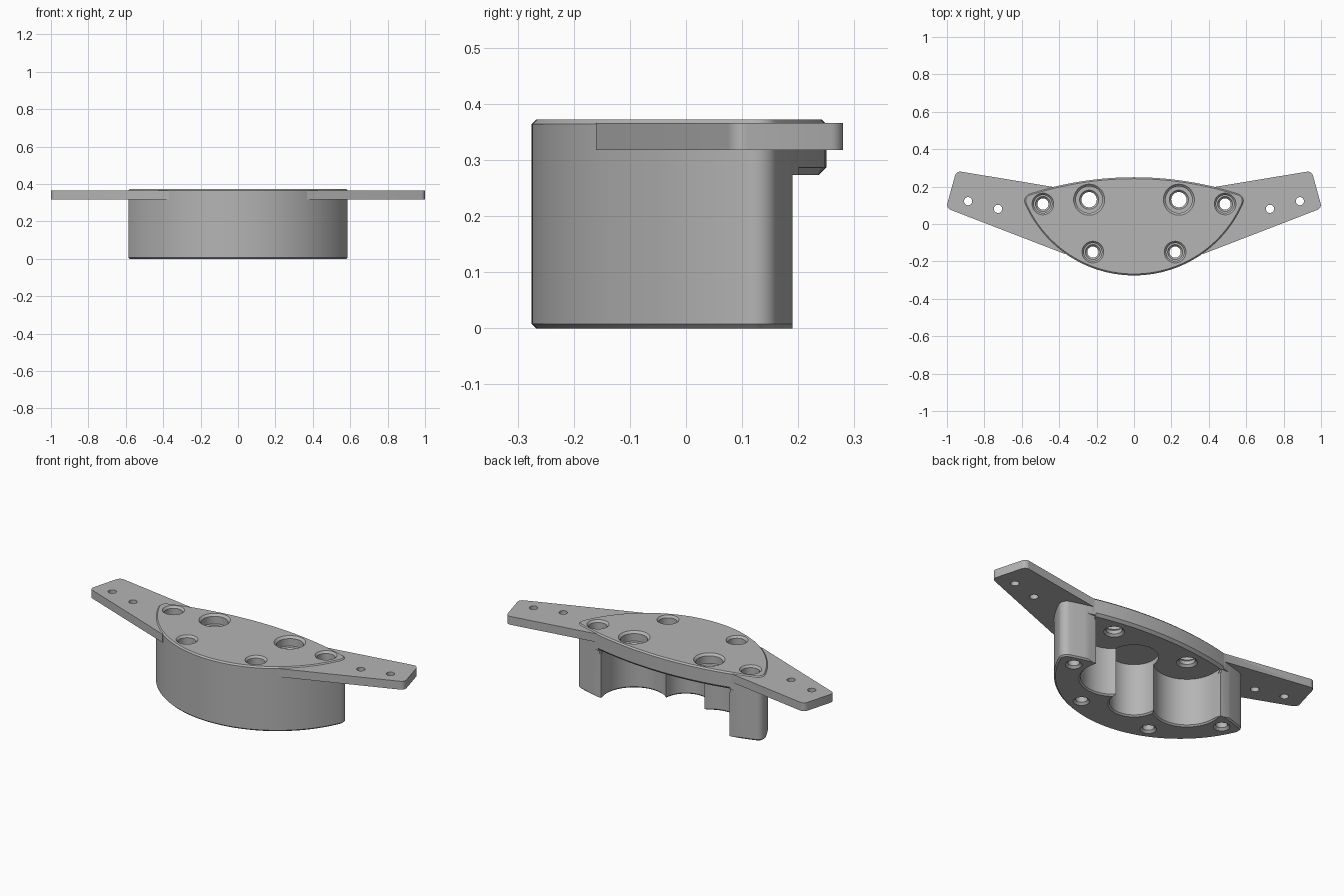
import bpy, bmesh, math
from mathutils import Matrix

cube = bpy.data.objects.get("Cube")
if cube:
    bpy.data.objects.remove(cube)

grey = bpy.data.materials.new("matte grey")
grey.use_nodes = True
colour = (0.46, 0.46, 0.46, 1)
grey.diffuse_color = colour
grey.node_tree.nodes["Principled BSDF"].inputs["Base Color"].default_value = colour

TOP, CEILING, BACK = 0.372, 0.273, 0.19
CHAMFER = 0.008
FRONT_R, FRONT_Y = 0.636, 0.361      # front arc
REAR_R, REAR_Y = 1.82, -1.57         # rear arc
CORNER_R = 0.04


def make(name, bm):
    bmesh.ops.recalc_face_normals(bm, faces=bm.faces[:])
    mesh = bpy.data.meshes.new(name)
    bm.to_mesh(mesh)
    bm.free()
    mesh.materials.append(grey)
    ob = bpy.data.objects.new(name, mesh)
    bpy.context.collection.objects.link(ob)
    return ob


def loft(name, rings, closed=False):
    """Skin equal rings of 3D points; cap the ends."""
    bm = bmesh.new()
    rows = [[bm.verts.new(p) for p in ring] for ring in rings]
    n = len(rows[0])
    for a, b in zip(rows, rows[1:]):
        for i in range(n):
            j = (i + 1) % n
            bm.faces.new((a[i], a[j], b[j], b[i]))
    bm.faces.new(rows[0])
    bm.faces.new(rows[-1])
    return make(name, bm)


def box(name, x, y0, y1, z1):
    pts = [(-x, y0), (x, y0), (x, y1), (-x, y1)]
    return loft(name, [[(px, py, z) for px, py in pts] for z in (-0.1, z1)])


def lathe(name, x, y, profile, n=48):
    """Solid of revolution from (radius, height) pairs."""
    turn = [2 * math.pi * i / n for i in range(n)]
    return loft(name, [[(x + r * math.cos(a), y + r * math.sin(a), z) for a in turn]
                       for r, z in profile])


def arc(cx, cy, r, a0, a1, n):
    return [(cx + r * math.cos(a0 + (a1 - a0) * i / n),
             cy + r * math.sin(a0 + (a1 - a0) * i / n)) for i in range(n + 1)]


def outline(inset):
    """Lens shape: front arc, rear arc and tangent rounded corners."""
    d1, d2 = FRONT_R - CORNER_R, REAR_R - CORNER_R
    cy = (d2**2 - d1**2 - REAR_Y**2 + FRONT_Y**2) / (2 * (FRONT_Y - REAR_Y))
    cx = math.sqrt(d1**2 - (cy - FRONT_Y)**2)
    af = math.atan2(cy - FRONT_Y, cx)
    ar = math.atan2(cy - REAR_Y, cx)
    r = CORNER_R - inset
    front = arc(0, FRONT_Y, FRONT_R - inset, -math.pi - af, af, 64)
    right = arc(cx, cy, r, af, ar, 10)
    rear = arc(0, REAR_Y, REAR_R - inset, ar, math.pi - ar, 40)
    left = arc(-cx, cy, r, math.pi - ar, math.pi - af, 10)
    return front + right[1:] + rear[1:] + left[1:-1]


def boolean(target, other, operation):
    mod = target.modifiers.new("bool", 'BOOLEAN')
    mod.operation, mod.object, mod.solver = operation, other, 'EXACT'
    bpy.context.view_layer.objects.active = target
    bpy.ops.object.modifier_apply(modifier=mod.name)
    bpy.data.objects.remove(other)


# Main lens-shaped housing with chamfered rims
levels = [(CHAMFER, 0), (0, CHAMFER), (0, TOP - CHAMFER), (CHAMFER, TOP)]
housing = loft("sensor_housing", [[(x, y, z) for x, y in outline(d)] for d, z in levels])
housing.name = "housing"

# Open cavity at the back, leaving a front wall and two end posts
cutters = [box("rear_cut", 0.8, BACK, 0.5, CEILING),
           box("cavity_cut", 0.41, 0.13, 0.4, CEILING),
           box("middle_cut", 0.2, 0.1, 0.4, CEILING)]


def pocket(name, x, y, r, top):
    return lathe(name, x, y, [(r + CHAMFER, -0.1), (r + CHAMFER, 0), (r, CHAMFER), (r, top)], 72)


cutters.append(pocket("centre_pocket", 0, 0, 0.124, 0.3))
for side in (-1, 1):
    cutters.append(pocket("side_pocket", side * 0.24, 0.13, 0.17, CEILING))

# Chamfer along the lower rear edge of the lid
tri = [(0.02, 0.307), (0.02, 0.253), (-0.034, 0.253)]
half = math.asin(0.42 / REAR_R)
rings = []
for i in range(25):
    a = -half + 2 * half * i / 24
    rings.append([((REAR_R + d) * math.sin(a), REAR_Y + (REAR_R + d) * math.cos(a), z)
                  for d, z in tri])
cutters.append(loft("lid_chamfer", rings))

for c in cutters:
    boolean(housing, c, 'DIFFERENCE')

# Tapered mounting wings with rounded tips
WING = [(0.37, -0.16), (1.005, 0.085), (0.95, 0.284), (0.4, 0.193), (0.33, 0.05)]
for side in (-1, 1):
    bm = bmesh.new()
    face = bm.faces.new([bm.verts.new((side * x, y, 0.318)) for x, y in WING])
    ext = bmesh.ops.extrude_face_region(bm, geom=[face])
    new = [v for v in ext["geom"] if isinstance(v, bmesh.types.BMVert)]
    bmesh.ops.translate(bm, verts=new, vec=(0, 0, 0.048))
    tips = [e for e in bm.edges if abs(e.verts[0].co.z - e.verts[1].co.z) > 0.01
            and abs(e.verts[0].co.x) > 0.9]
    bmesh.ops.bevel(bm, geom=tips, offset=0.025, segments=6, profile=0.5, affect='EDGES')
    boolean(housing, make("wing", bm), 'UNION')


# Counterbored screw holes, also chamfered where they leave the underside
def screw_hole(x, y, outer, bore, inner, depth, low):
    floor = TOP - depth
    return lathe("screw_hole", x, y, [
        (inner + 0.012, low - 0.02), (inner + 0.012, low), (inner, low + 0.012),
        (inner, floor - 0.012), (inner + 0.01, floor), (bore, floor),
        (bore, TOP - 0.012), (outer, TOP), (outer, TOP + 0.05)])


for side in (-1, 1):
    holes = [screw_hole(side * 0.24, 0.13, 0.083, 0.071, 0.041, 0.055, CEILING),
             screw_hole(side * 0.22, -0.15, 0.058, 0.048, 0.03, 0.05, 0),
             screw_hole(side * 0.487, 0.107, 0.058, 0.048, 0.03, 0.05, 0)]
    for x, y in ((0.727, 0.081), (0.887, 0.122)):
        holes.append(lathe("wing_hole", side * x, y, [(0.022, 0.2), (0.022, 0.5)], 32))
    for h in holes:
        boolean(housing, h, 'DIFFERENCE')

# Smooth curves, sharp rims
bpy.ops.object.select_all(action='DESELECT')
housing.select_set(True)
bpy.context.view_layer.objects.active = housing
bpy.ops.object.shade_smooth_by_angle(angle=math.radians(25))
